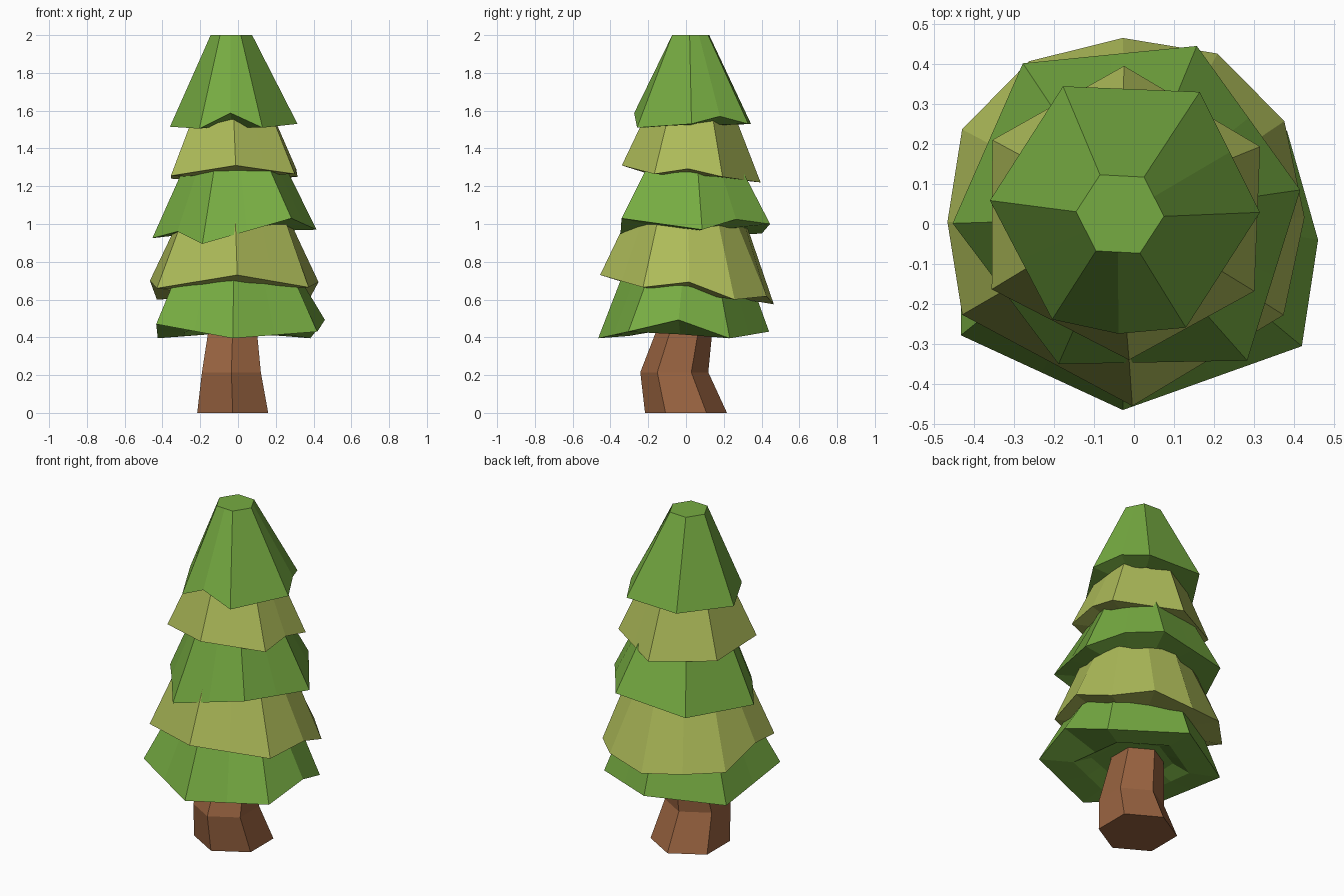
import bpy
import bmesh
from math import cos, sin, radians
from mathutils import Vector

cube = bpy.data.objects.get("Cube")
if cube:
    bpy.data.objects.remove(cube, do_unlink=True)


def make_material(name, colour):
    material = bpy.data.materials.new(name)
    material.use_nodes = True
    material.diffuse_color = (*colour, 1)
    shader = next(n for n in material.node_tree.nodes if n.type == "BSDF_PRINCIPLED")
    shader.inputs["Base Color"].default_value = (*colour, 1)
    return material


green = make_material("leaf green", (0.182, 0.41, 0.054))
olive = make_material("olive yellow", (0.42, 0.5, 0.1))
brown = make_material("bark brown", (0.32, 0.126, 0.052))


def polar(centre, radius, degrees, z):
    angle = radians(degrees)
    return Vector((centre[0] + radius * cos(angle), centre[1] + radius * sin(angle), z))


def hexagon(centre, radius, z, phase):
    return [polar(centre, radius, phase + 60 * i, z) for i in range(6)]


def with_middles(corners, centre, waves):
    """Add a point halfway along each side, pushed out and lifted by a wave."""
    ring = []
    for i, corner in enumerate(corners):
        middle = (corner + corners[(i + 1) % len(corners)]) / 2
        bulge, lift = waves.get(i, (1, 0))
        axis = Vector((centre[0], centre[1], middle.z))
        ring += [corner, axis + (middle - axis) * bulge + Vector((0, 0, lift))]
    return ring


def inset(corners, centre, factor, flatten, level):
    """Shrink a ring about its centre and even out its height towards a level."""
    ring = []
    for p in corners:
        goal = Vector((centre[0], centre[1], level))
        ring.append(Vector((*goal.lerp(p, factor).xy, p.z + (level - p.z) * flatten)))
    return with_middles(ring, centre, {})


def loft(name, rings, material):
    """Join rings of points into a closed, flat-shaded solid."""
    bm = bmesh.new()
    loops = [[bm.verts.new(p) for p in ring] for ring in rings]
    for low, high in zip(loops, loops[1:]):
        for i in range(len(low)):
            j = (i + 1) % len(low)
            bm.faces.new((low[i], low[j], high[j], high[i]))
    bm.faces.new(loops[0])
    bm.faces.new(loops[-1])
    bmesh.ops.recalc_face_normals(bm, faces=bm.faces)
    mesh = bpy.data.meshes.new(name)
    bm.to_mesh(mesh)
    bm.free()
    mesh.materials.append(material)
    obj = bpy.data.objects.new(name, mesh)
    bpy.context.collection.objects.link(obj)


def foliage_tier(name, material, centre, angles, radii, heights, waves, top):
    """Skirt of branches: shallow recess below, ragged hem, narrow top."""
    corners = [polar(centre, r, a, z) for a, r, z in zip(angles, radii, heights)]
    hem = with_middles(corners, centre, waves)
    top_centre, top_radius, top_z, top_phase = top
    crown = with_middles(hexagon(top_centre, top_radius, top_z, top_phase), top_centre, {})
    level = sum(heights) / len(heights)
    recess = inset(corners, centre, 0.64, 0.5, level)
    ceiling = inset(corners, centre, 0.45, 1, level + 0.04)
    loft(name, [ceiling, recess, hem, crown], material)


# Bent trunk
loft("trunk", [
    hexagon((-0.028, 0), 0.217, 0, 30),
    hexagon((-0.035, -0.062), 0.18, 0.215, 30),
    hexagon((-0.028, -0.005), 0.146, 0.45, 30),
    hexagon((-0.028, 0), 0.13, 0.6, 30),
], brown)

# Foliage, from the ground up
foliage_tier("lowest_foliage", green, (-0.02, -0.02),
             (32, 91, 149, 212, 269, 327),
             (0.475, 0.46, 0.472, 0.487, 0.445, 0.524),
             (0.395, 0.43, 0.395, 0.47, 0.395, 0.43),
             {5: (1.14, 0.08)}, ((-0.02, 0), 0.27, 0.9, 30))

foliage_tier("lower_foliage", olive, (-0.02, 0),
             (33, 91, 150, 209, 272, 330),
             (0.472, 0.465, 0.473, 0.468, 0.455, 0.455),
             (0.6, 0.575, 0.6, 0.66, 0.73, 0.665),
             {0: (1.18, 0.03), 1: (1.16, 0.02), 2: (1.09, 0.07), 5: (1.13, 0.06)},
             ((-0.02, 0.01), 0.24, 1.2, 30))

foliage_tier("middle_foliage", green, (-0.015, 0.04),
             (6, 67, 126, 185, 246, 308),
             (0.433, 0.44, 0.447, 0.44, 0.427, 0.484),
             (0.97, 1.0, 0.95, 0.925, 0.895, 1.03),
             {0: (1, 0.04), 3: (1, 0.05)}, ((-0.02, 0.03), 0.2, 1.45, 6))

foliage_tier("upper_foliage", olive, (-0.025, 0.02),
             (27, 90, 150, 209, 272, 330),
             (0.382, 0.375, 0.38, 0.378, 0.36, 0.376),
             (1.25, 1.22, 1.24, 1.255, 1.31, 1.265),
             {5: (1, 0.035)}, ((-0.03, 0.03), 0.16, 1.75, 30))

foliage_tier("top_foliage", green, (-0.02, 0.035),
             (-1, 58, 117, 176, 236, 297),
             (0.335, 0.348, 0.347, 0.341, 0.33, 0.33),
             (1.53, 1.53, 1.53, 1.515, 1.505, 1.51),
             {0: (1, 0.04), 4: (1.09, 0.08)}, ((-0.035, 0.025), 0.11, 2.0, -3))
